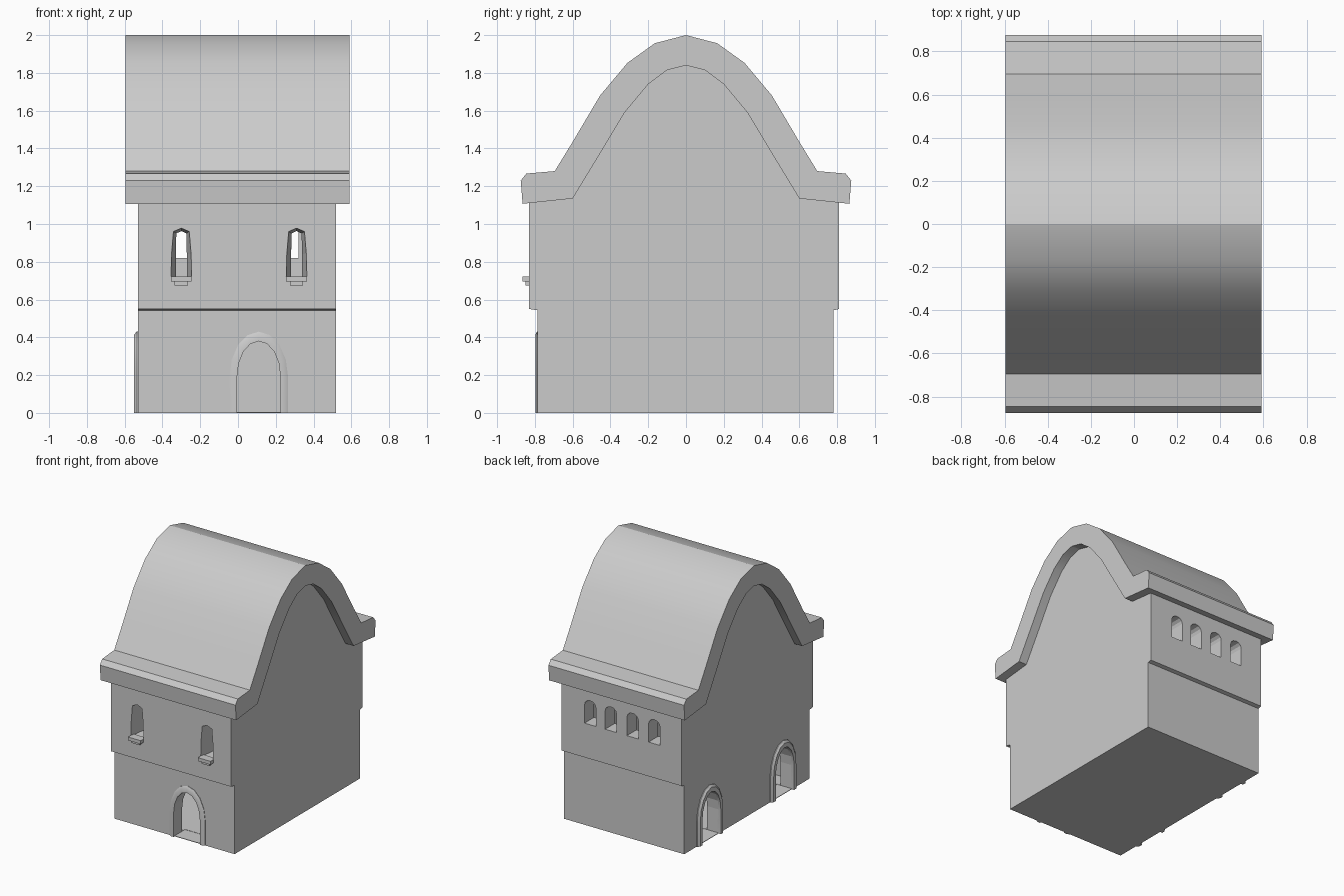
import bpy, bmesh, math

if "Cube" in bpy.data.objects:
    bpy.data.objects.remove(bpy.data.objects["Cube"])


def loft(name, rings):
    """Closed rings of 3D points skinned in order, capped at both ends."""
    bm = bmesh.new()
    vs = [[bm.verts.new(p) for p in r] for r in rings]
    n = len(rings[0])
    for a, b in zip(vs, vs[1:]):
        for i in range(n):
            j = (i + 1) % n
            bm.faces.new((a[i], a[j], b[j], b[i]))
    bm.faces.new(vs[0])
    bm.faces.new(vs[-1])
    bmesh.ops.recalc_face_normals(bm, faces=bm.faces)
    me = bpy.data.meshes.new(name)
    bm.to_mesh(me)
    bm.free()
    ob = bpy.data.objects.new(name, me)
    bpy.context.collection.objects.link(ob)
    return ob


def prism_x(name, yz, x0, x1):
    return loft(name, [[(x, y, z) for y, z in yz] for x in (x0, x1)])


def box(name, x0, x1, y0, y1, z0, z1):
    return prism_x(name, [(y0, z0), (y1, z0), (y1, z1), (y0, z1)], x0, x1)


def smooth(ob, angle):
    bpy.ops.object.select_all(action='DESELECT')
    bpy.context.view_layer.objects.active = ob
    ob.select_set(True)
    bpy.ops.object.shade_smooth_by_angle(angle=math.radians(angle))


def arch(c, w, z0, spring, rise, n=8):
    """Arch outline (u, z) from one foot to the other."""
    top = [(c - w * math.cos(math.pi * i / n), spring + rise * math.sin(math.pi * i / n))
           for i in range(n + 1)]
    return [(c - w, z0)] + top + [(c + w, z0)]


# Wall frames: (along wall, height, distance outward) to world
def front_low(u, z, d): return (u, -0.785 - d, z)
def front_high(u, z, d): return (u, -0.83 - d, z)
def back_high(u, z, d): return (u, 0.81 + d, z)
def left_wall(u, z, d): return (-0.53 - d, u, z)


cutters = []


def cut(wall, outline, depth, inner=None):
    """Cutter from just outside the wall to the given depth, optionally tapering."""
    rings = [[wall(u, z, 0.001) for u, z in outline],
             [wall(u, z, -depth) for u, z in (inner or outline)]]
    cutters.append(loft("opening_cutter", rings))


def door(name, wall, c, out, wide):
    cut(wall, arch(c, 0.115, 0.004, 0.19, 0.19), 0.13)
    a = arch(c, 0.115, 0, 0.19, 0.19)
    m = arch(c, wide - 0.018, 0, 0.19, 0.225)
    b = arch(c, wide, 0, 0.19, 0.24)
    rings = [[wall(*p, -0.01), wall(*p, out), wall(*q, out), wall(*r, out * 0.3),
              wall(*r, -0.01)] for p, q, r in zip(a, m, b)]
    smooth(loft(name, rings), 32)


# Roof shell with curled eaves
outer = [(0.865, 1.107), (0.875, 1.23), (0.845, 1.267), (0.695, 1.28), (0.6, 1.435),
         (0.455, 1.68), (0.31, 1.853), (0.165, 1.957)]
inner = [(0.1, 1.815), (0.2, 1.74), (0.325, 1.59), (0.46, 1.365), (0.6, 1.135)]
profile = (outer + [(0, 2.0)] + [(-y, z) for y, z in reversed(outer)]
           + [(-y, z) for y, z in reversed(inner)] + [(0, 1.84)] + inner)
roof = prism_x("roof", profile, -0.595, 0.59)
smooth(roof, 25)

# House body, gable ends tucked slightly into the roof
gable = [(y, z + 0.02) for y, z in inner]
body = prism_x("house_body",
               [(-0.785, 0), (0.78, 0), (0.78, 0.543), (0.81, 0.55), (0.81, 1.14)]
               + gable[::-1] + [(0, 1.86)] + [(-y, z) for y, z in gable]
               + [(-0.83, 1.14), (-0.83, 0.55), (-0.785, 0.543)], -0.53, 0.52)
cutters.append(box("room_cutter", -0.43, 0.42, -0.69, 0.69, 0.006, 1.1))

# Doors with raised arched surrounds
door("front_door_surround", front_low, 0.11, 0.012, 0.155)
for i, y in enumerate((-0.45, 0.465)):
    door(f"side_door_surround_{i + 1}", left_wall, y, 0.02, 0.16)

# Front windows: splayed recess with a projecting stepped sill
for i, x in enumerate((-0.30, 0.31)):
    wide = [(x + u, z) for u, z in ((-0.055, 0.715), (0.055, 0.715), (0.052, 0.84),
            (0.042, 0.96), (0.0, 0.978), (-0.042, 0.96), (-0.052, 0.84))]
    slit = [(x + u, z) for u, z in ((-0.028, 0.722), (0.028, 0.722), (0.028, 0.84),
            (0.026, 0.95), (0.0, 0.962), (-0.026, 0.95), (-0.028, 0.84))]
    cut(front_high, wide, 0.145, slit)
    box(f"window_sill_{i + 1}", x - 0.055, x + 0.055, -0.865, -0.80, 0.695, 0.722)
    box(f"sill_bracket_{i + 1}", x - 0.035, x + 0.035, -0.85, -0.82, 0.675, 0.70)

# Row of small arched back windows
for x in (-0.29, -0.10, 0.09, 0.27):
    cut(back_high, arch(x, 0.05, 0.82, 0.965, 0.045, 6), 0.16)

# Cut the openings
bpy.context.view_layer.objects.active = body
for c in cutters:
    c.hide_render = True
    mod = body.modifiers.new("opening", 'BOOLEAN')
    mod.operation = 'DIFFERENCE'
    mod.solver = 'EXACT'
    mod.object = c
    bpy.ops.object.modifier_apply(modifier=mod.name)
for c in cutters:
    bpy.data.objects.remove(c)
